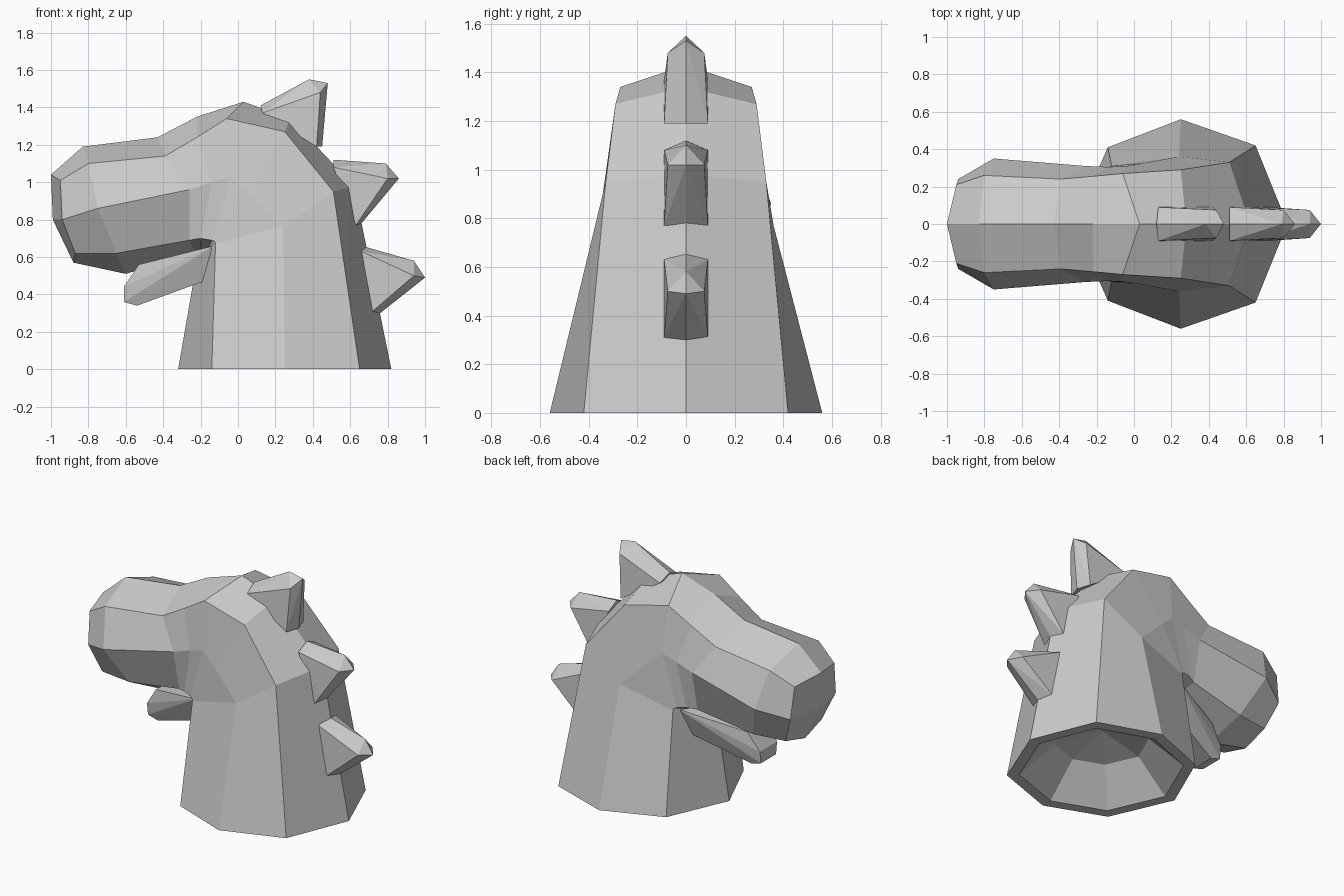
import bpy, bmesh

if "Cube" in bpy.data.objects:
    bpy.data.objects.remove(bpy.data.objects["Cube"])


def finish(name, bm):
    bmesh.ops.recalc_face_normals(bm, faces=bm.faces)
    mesh = bpy.data.meshes.new(name)
    bm.to_mesh(mesh)
    bm.free()
    obj = bpy.data.objects.new(name, mesh)
    bpy.context.collection.objects.link(obj)
    return obj


def hull(name, centre, sides):
    """Faceted solid: (x, z) points on the centre plane, (x, y, z) points mirrored."""
    bm = bmesh.new()
    for x, z in centre:
        bm.verts.new((x, 0, z))
    for x, y, z in sides:
        bm.verts.new((x, y, z))
        bm.verts.new((x, -y, z))
    r = bmesh.ops.convex_hull(bm, input=bm.verts[:])
    junk = {v for v in r["geom_interior"] + r["geom_unused"]
            if isinstance(v, bmesh.types.BMVert)}
    bmesh.ops.delete(bm, geom=list(junk), context='VERTS')
    return finish(name, bm)


# Feature lines running from the neck base up and forward to the muzzle
ridge = [(.82, 0, 0), (.62, 0, .98), (.28, 0, 1.34), (.03, 0, 1.43),
         (-.22, 0, 1.35), (-.43, 0, 1.24), (-.83, 0, 1.19), (-1, 0, 1.04)]
shoulder = [(.65, .42, 0), (.51, .33, .95), (.25, .29, 1.27), (-.06, .27, 1.34),
            (-.22, .255, 1.24), (-.39, .24, 1.14), (-.80, .26, 1.10), (-.95, .21, 1.01)]
side = [(.25, .56, 0), (.24, .36, .77), (.05, .325, .95), (-.04, .31, 1.03),
        (-.14, .305, 1.0), (-.26, .31, .96), (-.75, .35, .86), (-.94, .24, .80)]
lower = [(-.14, .41, 0), (-.12, .31, .67), (-.125, .31, .685), (-.14, .30, .69),
         (-.20, .28, .70), (-.26, .25, .69), (-.65, .22, .62), (-.87, .19, .62)]
throat = [(-.32, 0, 0), (-.235, 0, .49), (-.21, 0, .54), (-.20, 0, .57),
          (-.20, 0, .60), (-.23, 0, .62), (-.60, 0, .51), (-.88, 0, .57)]

# Neck and head as eight-sided rings, with a muzzle cap and hollow base
bm = bmesh.new()


def ring(half):
    mirrored = [(x, -y, z) for x, y, z in half[3:0:-1]]
    return [bm.verts.new(p) for p in list(half) + mirrored]


def bridge(a, b):
    for i in range(8):
        j = (i + 1) % 8
        bm.faces.new((a[i], a[j], b[j], b[i]))


def cap(r, point):
    c = bm.verts.new(point)
    for i in range(8):
        bm.faces.new((r[i], r[(i + 1) % 8], c))


halves = list(zip(ridge, shoulder, side, lower, throat))
rings = [ring(h) for h in halves]
for a, b in zip(rings, rings[1:]):
    bridge(a, b)
cap(rings[-1], (-.99, 0, .80))
previous = rings[0]
for scale, z in ((.87, 0), (.50, .20)):
    inner = ring([(.25 + (x - .25) * scale, y * scale, z) for x, y, _ in halves[0]])
    bridge(previous, inner)
    previous = inner
cap(previous, (.25, 0, .27))
finish("neck_and_head", bm)

# Lower jaw
hull("lower_jaw", [(-.23, .48)],
     [(-.61, .09, .44), (-.61, .08, .36), (-.54, .08, .34), (-.53, .11, .56),
      (-.23, .14, .50), (-.13, .26, .66), (-.10, .20, .50)])

# Mane spikes: root top, tip top, tip, root bottom, side corner, side roots
spikes = [
    ((.12, 1.41), (.38, 1.55), (.48, 1.53), (.45, 1.19), (.44, 1.48), (.13, 1.37), (.42, 1.19)),
    ((.51, 1.12), (.79, 1.10), (.86, 1.02), (.66, .78), (.80, 1.02), (.51, 1.08), (.63, .77)),
    ((.66, .66), (.94, .58), (1.0, .49), (.76, .30), (.94, .50), (.66, .63), (.72, .31)),
]
for n, (a, b, c, d, s, ra, rd) in enumerate(spikes, 1):
    hull(f"mane_spike_{n}", [a, b, c, d],
         [(s[0], .075, s[1]), (ra[0], .09, ra[1]), (rd[0], .09, rd[1])])
